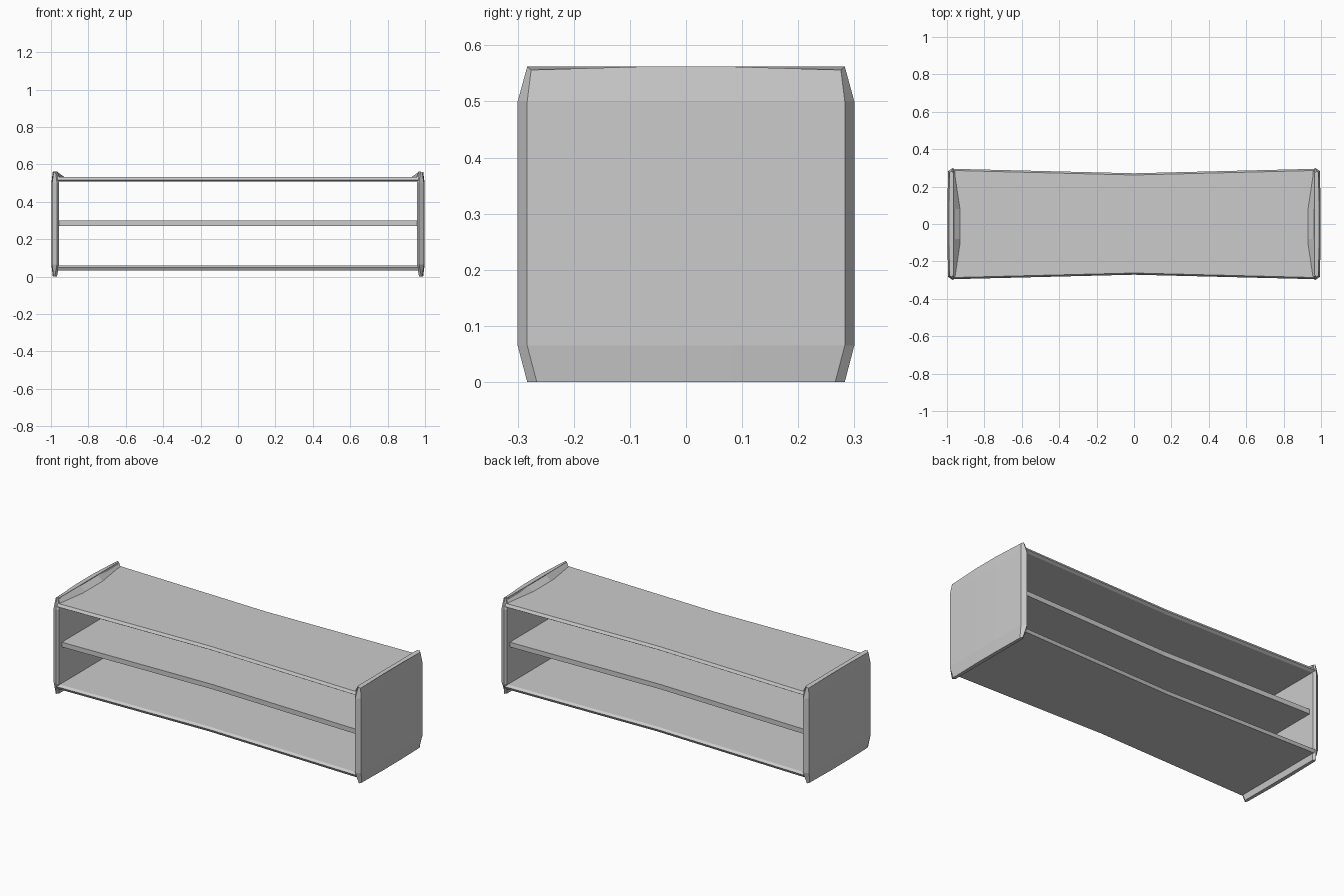
import bpy, bmesh

if "Cube" in bpy.data.objects:
    bpy.data.objects.remove(bpy.data.objects["Cube"])


def loft(name, sections):
    """Skin equal-length closed loops and cap both ends."""
    bm = bmesh.new()
    rings = [[bm.verts.new(p) for p in s] for s in sections]
    for a, b in zip(rings, rings[1:]):
        for i in range(len(a)):
            j = (i + 1) % len(a)
            bm.faces.new((a[i], a[j], b[j], b[i]))
    bm.faces.new(rings[0])
    bm.faces.new(rings[-1])
    bmesh.ops.recalc_face_normals(bm, faces=bm.faces)
    me = bpy.data.meshes.new(name)
    bm.to_mesh(me)
    bm.free()
    ob = bpy.data.objects.new(name, me)
    bpy.context.collection.objects.link(ob)
    return ob


def panel_section(s, z, xo, xi, y, drop=0.0):
    """Chamfered plan outline of a side panel; s is the side (+1 or -1)."""
    half = [(xo, 0.08, z), (xo - 0.004, y - 0.007 if drop else y - 0.017, z - drop),
            (xi + 0.012, y, z), (xi, y - 0.014, z), (xi, 0.08, z)]
    pts = half + [(a, -b, c) for a, b, c in reversed(half)]
    return [(s * a, b, c) for a, b, c in pts]


# Side panels with tapered ends, and the sloped lip above the top board
for s, label in ((-1, "left"), (1, "right")):
    loft(label + "_side_panel", [
        panel_section(s, 0.0, 0.99, 0.968, 0.283),
        panel_section(s, 0.065, 0.998, 0.956, 0.30),
        panel_section(s, 0.50, 0.998, 0.956, 0.30),
        panel_section(s, 0.562, 0.99, 0.964, 0.283, 0.006)])
    loft(label + "_top_lip", [
        [(s * 0.967, y, 0.530), (s * 0.967, y, 0.561), (s * xb, y, 0.530)]
        for y, xb in ((-0.28, 0.955), (-0.08, 0.925), (0.08, 0.925), (0.28, 0.955))])


def board(name, profile):
    """Board whose long edges pinch in towards the middle."""
    loop = profile + [(-y, z) for y, z in reversed(profile)]
    loft(name, [[(x, y - pinch * (1 if y > 0 else -1), z) for y, z in loop]
                for x, pinch in ((-0.965, 0), (0, 0.024), (0.965, 0))])


# Top and bottom boards, with bevelled long edges
edge = [(0.286, 0.534), (0.295, 0.518), (0.28, 0.509)]
board("top_board", edge)
board("bottom_board", [(y, 0.568 - z) for y, z in edge])

# Middle shelf, set back slightly
board("middle_shelf", [(0.262, 0.30), (0.262, 0.272)])
